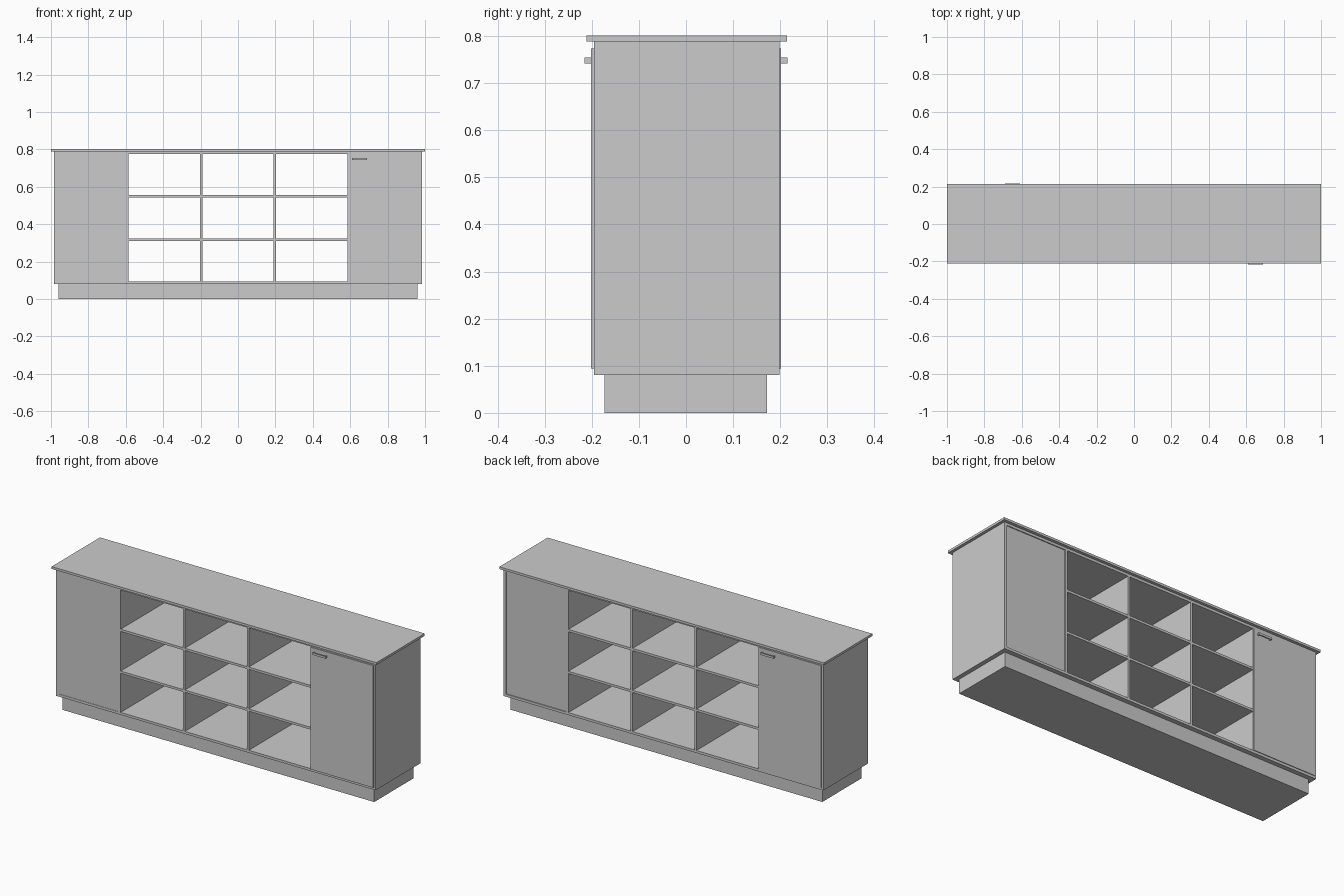
import bpy

if "Cube" in bpy.data.objects:
    bpy.data.objects.remove(bpy.data.objects["Cube"])


def box(name, x, y, z):
    """Box from (min, max) pairs on each axis."""
    bpy.ops.mesh.primitive_cube_add(
        size=1, location=[(a + b) / 2 for a, b in (x, y, z)])
    ob = bpy.context.object
    ob.name = name
    ob.scale = [abs(b - a) for a, b in (x, y, z)]
    bpy.ops.object.transform_apply(location=False, rotation=False, scale=True)
    return ob


DEPTH = (-0.195, 0.198)
Z0, Z1 = 0.094, 0.774      # inner height of the carcass

# Plinth, carcass boards and overhanging top
box("plinth", (-0.96, 0.96), (-0.173, 0.172), (0, 0.08))
box("bottom_board", (-0.984, 0.984), DEPTH, (0.08, Z0))
box("upper_board", (-0.984, 0.984), DEPTH, (Z1, 0.788))
box("top_slab", (-1, 1), (-0.211, 0.214), (0.788, 0.801))

# Outer sides and vertical dividers
for s, side in ((-1, "left"), (1, "right")):
    box(side + "_side", (s * 0.984, s * 0.97), DEPTH, (Z0, Z1))
    box(side + "_compartment_wall", (s * 0.6, s * 0.586), DEPTH, (Z0, Z1))
    box(side + "_divider", (s * 0.203, s * 0.191), DEPTH, (Z0, Z1))

# Two rows of open shelves across three bays
for i, z in enumerate((0.311, 0.544)):
    for j, x in enumerate(((-0.586, -0.203), (-0.191, 0.191), (0.203, 0.586))):
        box(f"shelf_{i}_{j}", x, DEPTH, (z, z + 0.013))

# Door, handle and fixed panel: front set, then the back set turned half round
for s, side in ((1, "front"), (-1, "back")):
    def part(name, x, y, z):
        return box(side + name, [s * v for v in x], [s * v for v in y], z)

    part("_door", (0.588, 0.974), (-0.202, -0.194), (Z0, Z1))
    part("_fixed_panel", (-0.97, -0.6), (-0.193, -0.181), (Z0, Z1))
    part("_handle_bar", (0.61, 0.69), (-0.216, -0.211), (0.742, 0.754))
    for x in (0.61, 0.684):
        part("_handle_post", (x, x + 0.006), (-0.212, -0.2), (0.742, 0.754))
